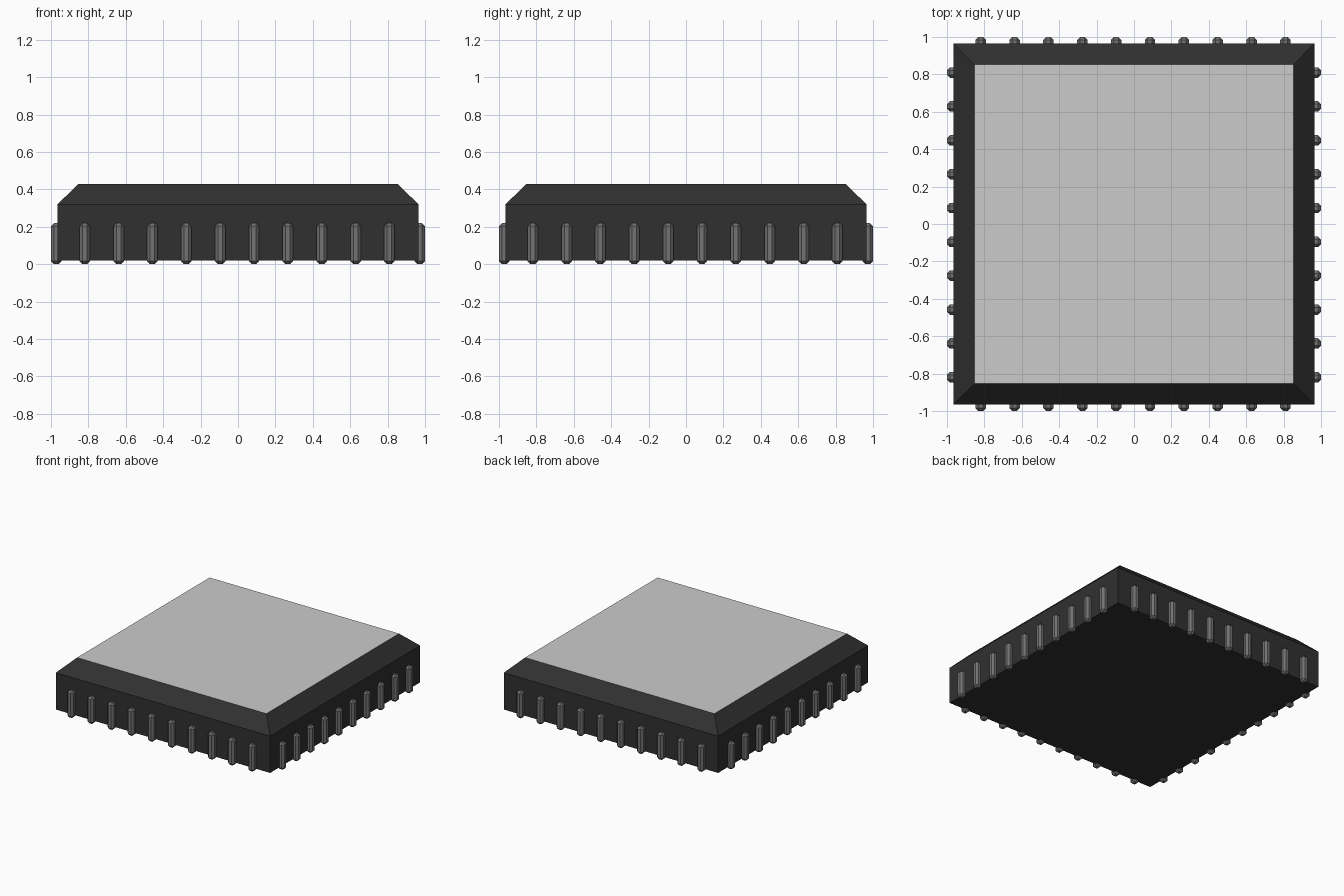
import bpy, bmesh, math
from mathutils import Matrix, Vector

if "Cube" in bpy.data.objects:
    bpy.data.objects.remove(bpy.data.objects["Cube"])


def material(name, value):
    m = bpy.data.materials.new(name)
    m.diffuse_color = (value, value, value, 1)
    m.use_nodes = True
    m.node_tree.nodes["Principled BSDF"].inputs["Base Color"].default_value = m.diffuse_color
    return m


def make_object(name, bm, mat=None):
    bmesh.ops.recalc_face_normals(bm, faces=bm.faces)
    mesh = bpy.data.meshes.new(name)
    bm.to_mesh(mesh)
    bm.free()
    ob = bpy.data.objects.new(name, mesh)
    bpy.context.collection.objects.link(ob)
    if mat:
        mesh.materials.append(mat)
    return ob


def square(bm, half, z):
    return [bm.verts.new((sx * half, sy * half, z))
            for sx, sy in ((-1, -1), (1, -1), (1, 1), (-1, 1))]


black = material("black_plastic", 0.03)
metal = material("pin_metal", 0.17)

TOP, TOP_HALF, HALF = 0.43, 0.853, 0.965

# Black housing: straight walls, then a sloped shoulder up to the lid
bm = bmesh.new()
rings = [square(bm, h, z) for h, z in ((HALF, 0.02), (HALF, 0.32), (TOP_HALF, TOP))]
bm.faces.new(rings[0][::-1])
for low, high in zip(rings, rings[1:]):
    for i in range(4):
        j = (i + 1) % 4
        bm.faces.new((low[i], low[j], high[j], high[i]))
make_object("housing", bm, black)

# Grey lid closing the top
bm = bmesh.new()
face = bm.faces.new(square(bm, TOP_HALF, TOP))
lid = make_object("lid", bm)
if lid.data.polygons[0].normal.z < 0:
    lid.data.flip_normals()

# One bevelled pin, shared by ten places on each of the four sides
bm = bmesh.new()
bmesh.ops.create_cube(bm, size=1)
bmesh.ops.scale(bm, vec=(0.056, 0.056, 0.22), verts=bm.verts)
bmesh.ops.bevel(bm, geom=bm.edges[:], offset=0.016, segments=1,
                affect='EDGES', profile=0.5)
pin_bm = bm
pin_mesh = bpy.data.meshes.new("pin")
bmesh.ops.recalc_face_normals(pin_bm, faces=pin_bm.faces)
pin_bm.to_mesh(pin_mesh)
pin_bm.free()
pin_mesh.materials.append(metal)

COUNT, PITCH = 10, 0.181
for side in ("front", "back", "left", "right"):
    for i in range(COUNT):
        t = (i - (COUNT - 1) / 2) * PITCH - 0.005
        sign = -1 if side in ("front", "left") else 1
        edge = sign * 0.972
        pin = bpy.data.objects.new(f"{side}_pin_{i + 1}", pin_mesh)
        pin.location = (t, edge, 0.11) if side in ("front", "back") else (edge, t, 0.11)
        bpy.context.collection.objects.link(pin)
